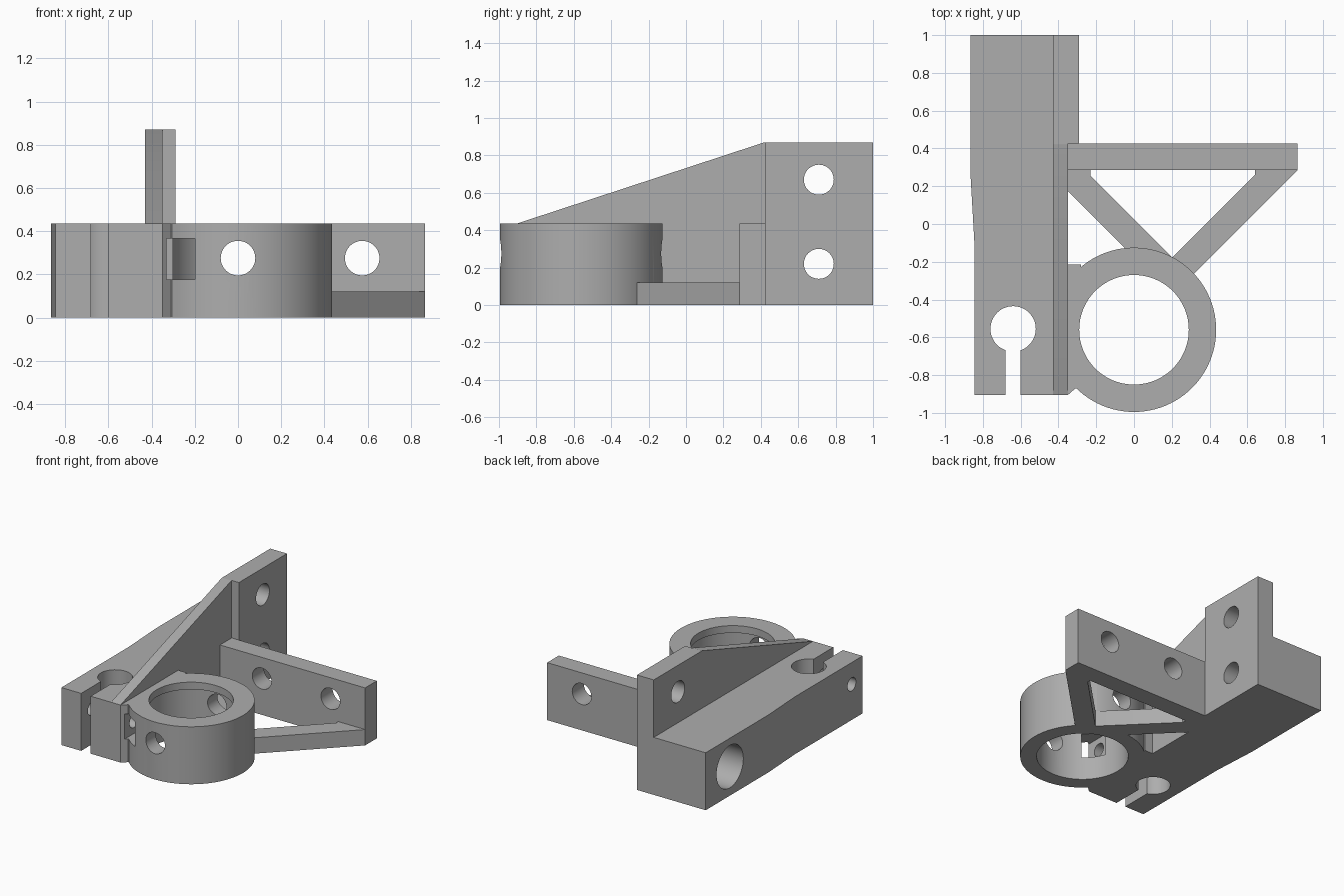
import bpy
import bmesh
from math import cos, sin, pi

old = bpy.data.objects.get("Cube")
if old:
    bpy.data.objects.remove(old, do_unlink=True)

grey = bpy.data.materials.new("plain_grey")
grey.use_nodes = True
grey.diffuse_color = (0.42, 0.42, 0.42, 1)
grey.node_tree.nodes["Principled BSDF"].inputs["Base Color"].default_value = grey.diffuse_color

PLACE = {"x": lambda u, v, w: (w, u, v),
         "y": lambda u, v, w: (u, w, v),
         "z": lambda u, v, w: (u, v, w)}


def prism(name, outline, axis, lo, hi):
    """Extrude a flat outline along an axis."""
    bm = bmesh.new()
    ends = [[bm.verts.new(PLACE[axis](u, v, w)) for u, v in outline] for w in (lo, hi)]
    n = len(outline)
    for ring in ends:
        bm.faces.new(ring)
    for i in range(n):
        j = (i + 1) % n
        bm.faces.new((ends[0][i], ends[0][j], ends[1][j], ends[1][i]))
    bmesh.ops.recalc_face_normals(bm, faces=bm.faces)
    mesh = bpy.data.meshes.new(name)
    bm.to_mesh(mesh)
    bm.free()
    mesh.materials.append(grey)
    obj = bpy.data.objects.new(name, mesh)
    bpy.context.collection.objects.link(obj)
    return obj


def rect(u0, u1, v0, v1):
    return [(u0, v0), (u1, v0), (u1, v1), (u0, v1)]


def disc(u, v, r, n=48):
    return [(u + r * cos(2 * pi * i / n), v + r * sin(2 * pi * i / n)) for i in range(n)]


def combine(body, part, operation):
    """Merge a part into the body, or cut it away, then drop it."""
    bpy.context.view_layer.objects.active = body
    mod = body.modifiers.new(operation, "BOOLEAN")
    mod.operation = operation
    mod.solver = "EXACT"
    mod.object = part
    bpy.ops.object.modifier_apply(modifier=mod.name)
    bpy.data.objects.remove(part, do_unlink=True)


H = 0.435      # height of the main body
TOP = 0.87     # height of the mounting tab
RING_Y = -0.56

# Long clamp block with a slightly tapered outer side
bracket = prism("bracket", [(-0.865, 1), (-0.865, 0.25), (-0.845, -0.1), (-0.845, -0.905),
                            (-0.37, -0.905), (-0.37, 1)], "z", 0, H)

solids = [
    # Sloping gusset wall and thicker mounting tab behind it
    ("gusset_wall", [(-0.905, 0), (0.45, 0), (0.45, TOP), (0.42, TOP), (-0.905, H)],
     "x", -0.43, -0.35),
    ("mounting_tab", rect(0.425, 1, 0, TOP), "x", -0.43, -0.29),
    # Ring and the web that ties it to the wall
    ("ring", disc(0, RING_Y, 0.435, 96), "z", 0, H),
    ("ring_web", [(-0.4, -0.905), (-0.35, -0.905), (-0.31, -0.87), (-0.28, -0.87),
                  (-0.28, -0.215), (-0.4, -0.215)], "z", 0, H),
    # Cross plate and two low diagonal struts
    ("cross_plate", rect(-0.4, 0.865, 0.285, 0.425), "z", 0, H),
    ("inner_strut", [(-0.4, 0.225), (-0.4, 0.3), (-0.23, 0.3), (-0.23, 0.255),
                     (0.28, -0.255), (0.08, -0.255)], "z", 0, 0.12),
    ("outer_strut", [(0.865, 0.285), (0.865, 0.3), (0.64, 0.3), (0.64, 0.26),
                     (0.15, -0.23), (0.28, -0.3)], "z", 0, 0.12),
]
for args in solids:
    combine(bracket, prism(*args), "UNION")

cuts = [
    # Ring bore with a narrower lip at the top
    ("ring_bore", disc(0, RING_Y, 0.32, 96), "z", -0.1, 0.38),
    ("lip_bore", disc(0, RING_Y, 0.29, 96), "z", 0.3, 0.6),
    # Rod hole with clamping slot
    ("rod_hole", disc(-0.64, -0.555, 0.12), "z", -0.1, 0.6),
    ("clamp_slot", rect(-0.68, -0.6, -1, -0.6), "z", -0.1, 0.6),
    # Clamp bolt hole and nut pocket
    ("bolt_hole", disc(-0.775, 0.27, 0.05, 32), "x", -1, -0.3),
    ("nut_pocket", rect(-0.33, -0.2, -1.1, -0.67), "z", 0.175, 0.365),
    # Holes through the ring and cross plate
    ("ring_hole", disc(0, 0.275, 0.08), "y", -1.1, 0.6),
    ("plate_hole", disc(0.575, 0.275, 0.08), "y", 0.2, 0.6),
    # Mounting tab holes, the lower one counterbored through the block
    ("upper_tab_hole", disc(0.71, 0.67, 0.08), "x", -0.6, 0),
    ("lower_tab_hole", disc(0.71, 0.22, 0.08), "x", -0.6, 0),
    ("counterbore", disc(0.71, 0.22, 0.16), "x", -1, -0.43),
]
for args in cuts:
    combine(bracket, prism(*args), "DIFFERENCE")

# Smooth the round walls, keep edges crisp
bpy.ops.object.select_all(action="DESELECT")
bracket.select_set(True)
bpy.context.view_layer.objects.active = bracket
bpy.ops.object.shade_smooth_by_angle(angle=pi / 6)
